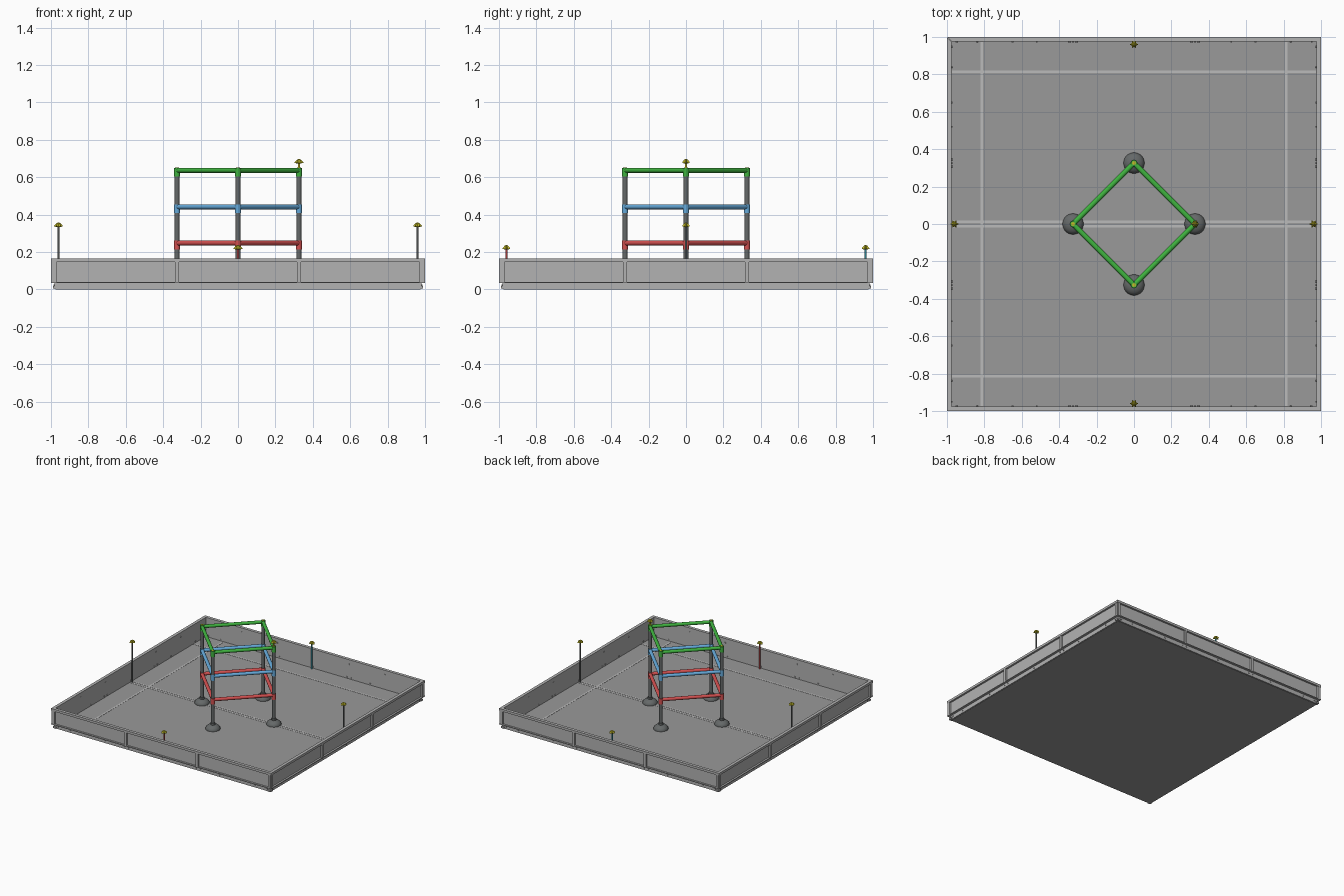
import bpy, bmesh
from math import pi, cos, sin
from mathutils import Vector, Matrix

if "Cube" in bpy.data.objects:
    bpy.data.objects.remove(bpy.data.objects["Cube"])


def material(name, rgb):
    m = bpy.data.materials.new(name)
    m.diffuse_color = (*rgb, 1)
    m.use_nodes = True
    m.node_tree.nodes["Principled BSDF"].inputs["Base Color"].default_value = m.diffuse_color
    return m


DARK = material("dark_metal", (0.13, 0.14, 0.14))
FLOOR = material("foam_grey", (0.32, 0.32, 0.32))
WALL = material("wall_grey", (0.45, 0.45, 0.45))
TAPE = material("tape", (0.5, 0.5, 0.5))
YELLOW = material("yellow", (0.55, 0.5, 0.02))
RED = material("red", (0.65, 0.08, 0.08))
BLUE = material("blue", (0.13, 0.4, 0.7))
GREEN = material("green", (0.05, 0.45, 0.05))
TEAL = material("teal", (0.05, 0.4, 0.5))


def finish(name, bm, mat, smooth=False):
    bmesh.ops.recalc_face_normals(bm, faces=bm.faces)
    me = bpy.data.meshes.new(name)
    bm.to_mesh(me)
    bm.free()
    ob = bpy.data.objects.new(name, me)
    bpy.context.collection.objects.link(ob)
    if mat:
        me.materials.append(mat)
    if smooth:
        bpy.ops.object.select_all(action='DESELECT')
        ob.select_set(True)
        bpy.context.view_layer.objects.active = ob
        bpy.ops.object.shade_smooth_by_angle(angle=0.6)
    return ob


def add_box(bm, lo, hi):
    lo, hi = Vector(lo), Vector(hi)
    mat = Matrix.Translation((lo + hi) / 2) @ Matrix.Diagonal((*(hi - lo), 1))
    bmesh.ops.create_cube(bm, size=1, matrix=mat)


def add_rod(bm, a, b, r, n=16):
    a, b = Vector(a), Vector(b)
    d = b - a
    mat = Matrix.Translation((a + b) / 2) @ d.to_track_quat('Z', 'Y').to_matrix().to_4x4()
    bmesh.ops.create_cone(bm, cap_ends=True, segments=n, radius1=r, radius2=r,
                          depth=d.length, matrix=mat)


def add_lathe(bm, pos, profile, n=24, lobe=0.0):
    # lobe pulls every other point inwards for a star outline
    rings = []
    for r, z in profile:
        rings.append([bm.verts.new((pos[0] + r * (1 - lobe * (i % 2)) * cos(2 * pi * i / n),
                                    pos[1] + r * (1 - lobe * (i % 2)) * sin(2 * pi * i / n),
                                    pos[2] + z)) for i in range(n)])
    for lower, upper in zip(rings, rings[1:]):
        for i in range(n):
            j = (i + 1) % n
            bm.faces.new((lower[i], lower[j], upper[j], upper[i]))
    bm.faces.new(rings[0])
    bm.faces.new(rings[-1])


T = 0.009  # floor thickness

# Floor mat
bm = bmesh.new()
add_box(bm, (-0.975, -0.975, 0), (0.975, 0.975, T))
finish("floor_mat", bm, FLOOR)

# Floor tape lines
bm = bmesh.new()
for s in (-1, 1):
    add_box(bm, (s * 0.815 - 0.007, -0.974, T), (s * 0.815 + 0.007, 0.974, T + 0.0012))
    add_box(bm, (-0.974, s * 0.815 - 0.007, T), (0.974, s * 0.815 + 0.007, T + 0.0015))
    add_box(bm, (-0.974, s * 0.012 - 0.006, T), (0.974, s * 0.012 + 0.006, T + 0.0012))
finish("tape_lines", bm, TAPE)

# Perimeter walls: web, top lip, shelf, posts and bolts, one side turned four times
for k, side in enumerate(("front", "right", "back", "left")):
    bm = bmesh.new()
    # mitred channel section swept along the side: (distance from centre, height)
    section = [(0.975, 0.002), (0.982, 0.002), (0.982, 0.035), (1.0, 0.035),
               (1.0, 0.041), (0.985, 0.041), (0.985, 0.147), (1.0, 0.147),
               (1.0, 0.166), (0.975, 0.166)]
    ends = [[bm.verts.new((s * d, -d, z)) for d, z in section] for s in (-1, 1)]
    n = len(section)
    for i in range(n):
        j = (i + 1) % n
        bm.faces.new((ends[0][i], ends[1][i], ends[1][j], ends[0][j]))
    for e in ends:
        bm.faces.new(e)
    bm.transform(Matrix.Rotation(k * pi / 2, 4, 'Z'))
    finish(side + "_wall", bm, WALL)

    bm = bmesh.new()
    for x in (-0.981, -0.326, 0.326, 0.981):
        add_box(bm, (x - 0.011, -0.999, 0.041), (x + 0.011, -0.985, 0.147))
    finish(side + "_wall_posts", bm, WALL).matrix_world = Matrix.Rotation(k * pi / 2, 4, 'Z')

    bm = bmesh.new()
    for x in (-0.95, -0.84, -0.52, -0.345, -0.307, 0, 0.307, 0.345, 0.52, 0.84, 0.95):
        add_rod(bm, (x, -0.987, 0.021), (x, -0.97, 0.021), 0.005, 8)
    for x in (-0.65, -0.326, 0.326, 0.65):
        add_rod(bm, (x, -0.98, 0.13), (x, -0.971, 0.13), 0.006, 8)
    for x in (-0.974, 0.974):
        add_box(bm, (x - 0.012, -0.99, 0.004), (x + 0.012, -0.975, 0.018))
    finish(side + "_wall_bolts", bm, WALL).matrix_world = Matrix.Rotation(k * pi / 2, 4, 'Z')

# Ladder uprights and domed feet
R = 0.326
corners = [(R, 0), (0, R), (-R, 0), (0, -R)]
bm = bmesh.new()
for x, y in corners:
    add_rod(bm, (x, y, T), (x, y, 0.648), 0.013)
finish("ladder_uprights", bm, DARK, True)
bm = bmesh.new()
for x, y in corners:
    add_lathe(bm, (x, y, T), [(0.056, 0), (0.056, 0.006), (0.051, 0.018), (0.040, 0.028),
                              (0.024, 0.035), (0.018, 0.036), (0.018, 0.05)])
finish("ladder_feet", bm, DARK, True)

# Three coloured rung levels with corner sleeves
for name, z, mat in (("low", 0.248, RED), ("middle", 0.442, BLUE), ("high", 0.637, GREEN)):
    bm = bmesh.new()
    for i, (x, y) in enumerate(corners):
        x2, y2 = corners[(i + 1) % 4]
        add_rod(bm, (x, y, z), (x2, y2, z), 0.0135)
        add_rod(bm, (x, y, z - 0.034), (x, y, z + 0.0135), 0.0165)
    finish(name + "_rungs", bm, mat, True)

# Yellow plugs on the upright tops
bm = bmesh.new()
for x, y in corners:
    add_rod(bm, (x, y, 0.645), (x, y, 0.653), 0.010, 12)
finish("upright_plugs", bm, YELLOW)


# Stakes: a thin post with a star-shaped yellow cap
def stake(name, x, y, z0, z1, mat):
    bm = bmesh.new()
    add_rod(bm, (x, y, z0), (x, y, z1 - 0.012), 0.0055, 12)
    finish(name + "_post", bm, mat, True)
    bm = bmesh.new()
    add_lathe(bm, (x, y, z1), [(0.008, -0.024), (0.023, -0.02), (0.023, -0.015),
                               (0.012, -0.004), (0.005, 0)], 12, 0.4)
    finish(name + "_cap", bm, YELLOW)


stake("left_stake", -0.96, 0, T, 0.357, DARK)
stake("right_stake", 0.96, 0, T, 0.357, DARK)
stake("front_stake", 0, -0.96, T, 0.237, RED)
stake("back_stake", 0, 0.96, T, 0.237, TEAL)
stake("ladder_stake", R, 0, 0.65, 0.697, YELLOW)
